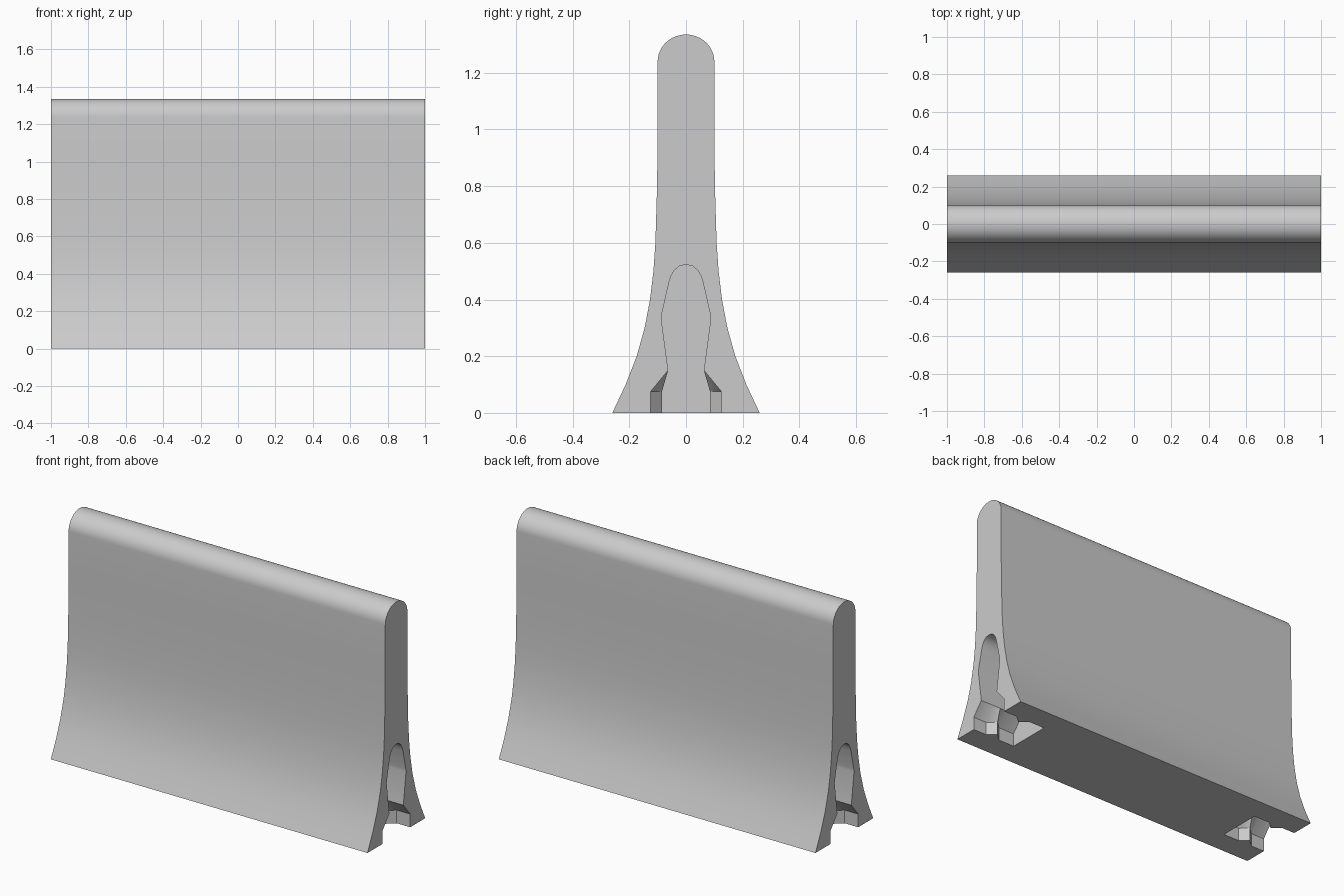
import bpy
import bmesh
from math import sin, cos, pi

cube = bpy.data.objects.get("Cube")
if cube:
    bpy.data.objects.remove(cube, do_unlink=True)

concrete = bpy.data.materials.new("concrete_grey")
concrete.use_nodes = True
GREY = (0.6, 0.6, 0.6, 1)
concrete.diffuse_color = GREY
concrete.node_tree.nodes["Principled BSDF"].inputs["Base Color"].default_value = GREY


def mirrored(half):
    """Close a half outline, listed bottom to top, with its reflection in y."""
    return half + [(-y, z) for y, z in reversed(half) if y > 1e-5]


def loft(name, sections):
    """Skin a list of (x, outline) sections and cap both ends."""
    bm = bmesh.new()
    rings = [[bm.verts.new((x, y, z)) for y, z in outline] for x, outline in sections]
    n = len(rings[0])
    for a, b in zip(rings, rings[1:]):
        for i in range(n):
            j = (i + 1) % n
            bm.faces.new((a[i], a[j], b[j], b[i]))
    bm.faces.new(rings[0])
    bm.faces.new(rings[-1])
    bmesh.ops.recalc_face_normals(bm, faces=bm.faces)
    mesh = bpy.data.meshes.new(name)
    bm.to_mesh(mesh)
    bm.free()
    mesh.materials.append(concrete)
    obj = bpy.data.objects.new(name, mesh)
    bpy.context.collection.objects.link(obj)
    return obj


# Barrier body: flared foot, slim wall, rounded top
half = [(0.26, 0), (0.213, 0.1), (0.174, 0.2), (0.146, 0.3), (0.127, 0.4),
        (0.115, 0.5), (0.108, 0.6), (0.102, 0.8), (0.1, 1.0)]
STEPS = 12
half += [(0.1 * cos(t), 1.24 + 0.095 * sin(t))
         for t in (i * pi / 2 / STEPS for i in range(STEPS + 1))]
outline = mirrored(half)
body = loft("barrier_body", [(-1, outline), (1, outline)])


# Coupling pocket: hourglass key at the foot, tapering into a tall arch
def pocket_outline(width):
    return mirrored([(width, -0.05), (width, 0.075), (0.063, 0.15), (0.087, 0.33),
                     (0.085, 0.35), (0.06, 0.46), (0.053, 0.483), (0.042, 0.502),
                     (0.024, 0.518), (0, 0.523)])


PLAN = [(-0.05, 0.125), (0.085, 0.125), (0.13, 0.085), (0.174, 0.125), (0.274, 0.125)]
for side, label in ((1, "left"), (-1, "right")):
    cutter = loft(label + "_pocket_cutter",
                  [(side * (1 - depth), pocket_outline(w)) for depth, w in PLAN])
    cutter.hide_render = True
    cutter.hide_set(True)
    cutter.display_type = 'WIRE'
    cut = body.modifiers.new(label + "_pocket", 'BOOLEAN')
    cut.operation = 'DIFFERENCE'
    cut.solver = 'EXACT'
    cut.object = cutter

# Bake the cuts, then shade smooth with sharp corners
bpy.context.view_layer.objects.active = body
body.select_set(True)
for name in [m.name for m in body.modifiers]:
    bpy.ops.object.modifier_apply(modifier=name)
for obj in [o for o in bpy.data.objects if o.name.endswith("_pocket_cutter")]:
    bpy.data.objects.remove(obj, do_unlink=True)
bpy.ops.object.shade_smooth_by_angle(angle=pi / 6)
